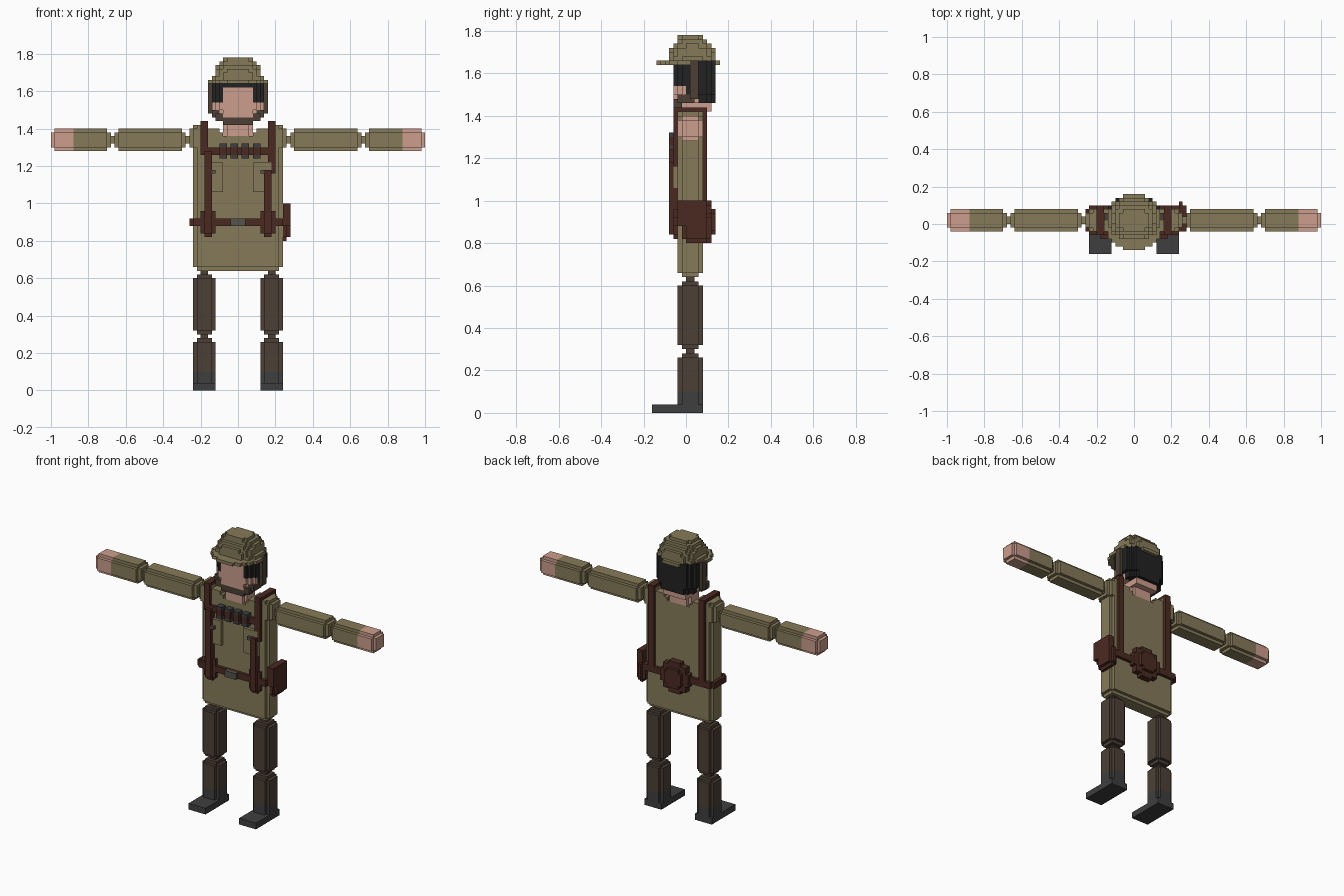
import bpy, bmesh, math
from mathutils import Vector

if "Cube" in bpy.data.objects:
    bpy.data.objects.remove(bpy.data.objects["Cube"])

V = 0.02  # edge length of one cube


def srgb(h):
    c = [int(h[i:i + 2], 16) / 255 for i in (0, 2, 4)]
    return [x / 12.92 if x < 0.04045 else ((x + 0.055) / 1.055) ** 2.4 for x in c] + [1]


PALETTE = {"olive": "867A59", "skin": "CC9E8C", "leather": "4B2A22", "trouser_brown": "4C4036",
           "boot_grey": "3E3E3E", "hair_black": "222222", "metal_grey": "55524C"}
MATS = {}
for label, code in PALETTE.items():
    MATS[label] = bpy.data.materials.new(label)
    MATS[label].diffuse_color = srgb(code)


def voxels(name, lo, hi, inside, colours, rule=lambda x, y, z: 0):
    """Skin every cube whose centre passes the inside test; rule picks the colour slot."""
    n0 = [round(a / V) for a in lo]
    n1 = [round(a / V) for a in hi]
    cells = {(i, j, k) for i in range(n0[0], n1[0]) for j in range(n0[1], n1[1])
             for k in range(n0[2], n1[2])
             if inside((i + .5) * V, (j + .5) * V, (k + .5) * V)}
    bm = bmesh.new()
    cache = {}
    for c in sorted(cells):
        slot = rule(*[(a + .5) * V for a in c])
        for ax in range(3):
            for s in (0, 1):
                nb = list(c)
                nb[ax] += 2 * s - 1
                if tuple(nb) in cells:
                    continue
                u, w = (ax + 1) % 3, (ax + 2) % 3
                ring = []
                for du, dw in ((0, 0), (1, 0), (1, 1), (0, 1)):
                    p = list(c)
                    p[ax] += s
                    p[u] += du
                    p[w] += dw
                    p = tuple(p)
                    if p not in cache:
                        cache[p] = bm.verts.new(Vector(p) * V)
                    ring.append(cache[p])
                f = bm.faces.new(ring if s else ring[::-1])
                f.material_index = slot
    bmesh.ops.dissolve_limit(bm, angle_limit=0.01, verts=bm.verts[:], edges=bm.edges[:],
                             delimit={'MATERIAL'})
    me = bpy.data.meshes.new(name)
    bm.to_mesh(me)
    bm.free()
    for m in colours:
        me.materials.append(MATS[m])
    ob = bpy.data.objects.new(name, me)
    bpy.context.collection.objects.link(ob)
    return ob


def block(name, lo, hi, colours, notch=True, rule=lambda x, y, z: 0):
    """Box, optionally with the outermost cubes removed along all of its edges."""
    def inside(x, y, z):
        near = sum(min(p - a, b - p) < V * .75 for p, a, b in zip((x, y, z), lo, hi))
        return not notch or near < 2
    return voxels(name, lo, hi, inside, colours, rule)


def box(name, lo, hi, colour):
    return block(name, lo, hi, [colour], notch=False)


def sided(fn, name, lo, hi, *args, **kw):
    """Make a part on both sides; lo/hi are given for +x."""
    fn("left_" + name, lo, hi, *args, **kw)
    fn("right_" + name, (-hi[0], lo[1], lo[2]), (-lo[0], hi[1], hi[2]), *args, **kw)


# Legs, boots and joints
sided(block, "thigh", (.12, -.04, .30), (.24, .08, .62), ["trouser_brown"])
sided(block, "shin", (.12, -.04, 0), (.24, .08, .28), ["trouser_brown", "boot_grey"],
      rule=lambda x, y, z: int(z < .10))
sided(box, "boot_sole", (.12, -.16, 0), (.24, .08, .04), "boot_grey")
sided(box, "knee", (.16, 0, .28), (.20, .04, .32), "trouser_brown")
sided(box, "hip", (.16, 0, .60), (.20, .04, .66), "trouser_brown")

# Arms, hands and joints
sided(block, "upper_arm", (.28, -.04, 1.28), (.66, .08, 1.40), ["olive"])
sided(block, "forearm", (.68, -.04, 1.28), (1, .08, 1.40), ["olive", "skin"],
      rule=lambda x, y, z: int(abs(x) > .88))
sided(box, "elbow", (.64, 0, 1.32), (.70, .04, 1.36), "olive")
sided(box, "shoulder_joint", (.24, 0, 1.32), (.30, .04, 1.36), "olive")
sided(block, "shoulder", (.20, -.04, 1.28), (.26, .08, 1.42), ["olive"])


# Tunic with notched edges and a scooped neckline
def tunic(x, y, z):
    ax = abs(x)
    corner = ax > .22 and (y < -.02 or y > .06)
    hem = z < .66 and (ax > .22 or y < -.02 or y > .06)
    top = 1.36 if ax < .08 else 1.38 if ax < .10 else 1.42 if ax > .16 else 1.40
    return z < top and not corner and not hem


voxels("tunic", (-.24, -.04, .64), (.24, .08, 1.42), tunic, ["olive"])
block("neck", (-.08, -.04, 1.34), (.08, .08, 1.46), ["skin"])
sided(block, "collar_skin", (0, -.02, 1.34), (.10, .06, 1.40), ["skin"])

# Chest pockets with buttons
sided(box, "pocket", (.08, -.06, 1.06), (.18, -.04, 1.22), "olive")
sided(box, "pocket_button", (.12, -.08, 1.16), (.14, -.06, 1.18), "metal_grey")

# Shoulder straps: upper front, lower front, over the shoulder, back
sided(box, "strap_over", (.16, -.06, 1.40), (.20, .10, 1.44), "leather")
box("left_strap_upper", (.16, -.06, 1.16), (.20, -.04, 1.42), "leather")
box("left_strap_lower", (.14, -.08, .96), (.18, -.04, 1.18), "leather")
box("right_strap_upper", (-.20, -.06, 1.26), (-.16, -.04, 1.42), "leather")
box("right_strap_lower", (-.18, -.08, .96), (-.14, -.04, 1.28), "leather")
sided(box, "strap_back", (.16, .08, .90), (.20, .10, 1.42), "leather")

# Chest band with four loops
box("chest_band", (-.18, -.06, 1.26), (.18, -.04, 1.30), "leather")
for i in range(4):
    x = -.10 + .06 * i
    block(f"loop_{i + 1}", (x, -.08, 1.24), (x + .04, -.04, 1.32), ["leather", "boot_grey"],
          notch=False, rule=lambda x, y, z: int(z < 1.26 or z > 1.30))


# Belt wrapping the waist
def belt_ring(x, y, z):
    return (abs(x) > .24 or y < -.04 or y > .08) and not (abs(x) > .24 and (y < -.04 or y > .08))


voxels("belt", (-.26, -.06, .88), (.26, .10, .92), belt_ring, ["leather"])
block("buckle", (-.06, -.08, .86), (.06, -.04, .94), ["metal_grey"])
sided(block, "belt_pouch", (.12, -.08, .82), (.20, -.02, .98), ["leather"])
sided(box, "belt_pouch_clasp", (.14, -.08, .86), (.18, -.06, .92), "boot_grey")

# Hip holster with a wider flap
block("holster", (.22, -.02, .80), (.28, .12, .94), ["leather"])
box("holster_flap", (.24, -.04, .88), (.28, .10, 1.0), "leather")
box("holster_clasp", (.26, 0, .84), (.29, .04, .88), "metal_grey")

# Round canteen on the back
voxels("canteen", (-.10, .08, .80), (.10, .14, 1.0),
       lambda x, y, z: math.hypot(x, z - .90) < (.10 if y < .12 else .07), ["leather"])


# Head: tapered jaw, with hair at the back, temples and forehead
def head(x, y, z):
    if z < 1.46:
        rx, ry = .09, .09
    elif z < 1.50:
        rx, ry = .125, .10
    else:
        rx, ry = .145, .105
    return (abs(x) / rx) ** 3 + (abs(y - .04) / ry) ** 3 < 1


def hair(x, y, z):
    back = y > .06 and z > 1.46
    temple = abs(x) > .08 and z > 1.54
    side = abs(x) > .10 and y > 0 and z > 1.50
    return int(back or temple or side or z > 1.62)


voxels("head", (-.16, -.08, 1.42), (.16, .16, 1.66), head, ["skin", "hair_black"], hair)

# Chin strap
sided(box, "chin_strap_side", (.14, .02, 1.48), (.16, .06, 1.66), "trouser_brown")
sided(box, "chin_strap_jaw", (.10, -.04, 1.46), (.14, .04, 1.50), "trouser_brown")
sided(box, "chin_strap_corner", (.06, -.06, 1.44), (.12, -.02, 1.48), "trouser_brown")
box("chin_strap_front", (-.08, -.06, 1.42), (.08, -.02, 1.46), "trouser_brown")

# Helmet: brim followed by shrinking oval layers
LAYERS = [(.155, .15, .01), (.14, .12, .03), (.13, .12, .03), (.125, .11, .03),
          (.115, .10, .03), (.10, .08, .03), (.08, .065, .02)]


def helmet(x, y, z):
    rx, ry, cy = LAYERS[int((z - 1.64) / V)]
    return (abs(x) / rx) ** 2.3 + (abs(y - cy) / ry) ** 2.3 < 1


voxels("helmet", (-.16, -.14, 1.64), (.16, .16, 1.78), helmet, ["olive"])

for m in bpy.data.materials:
    if m.users and not m.is_grease_pencil:
        m.use_nodes = True
        m.node_tree.nodes["Principled BSDF"].inputs["Base Color"].default_value = m.diffuse_color
